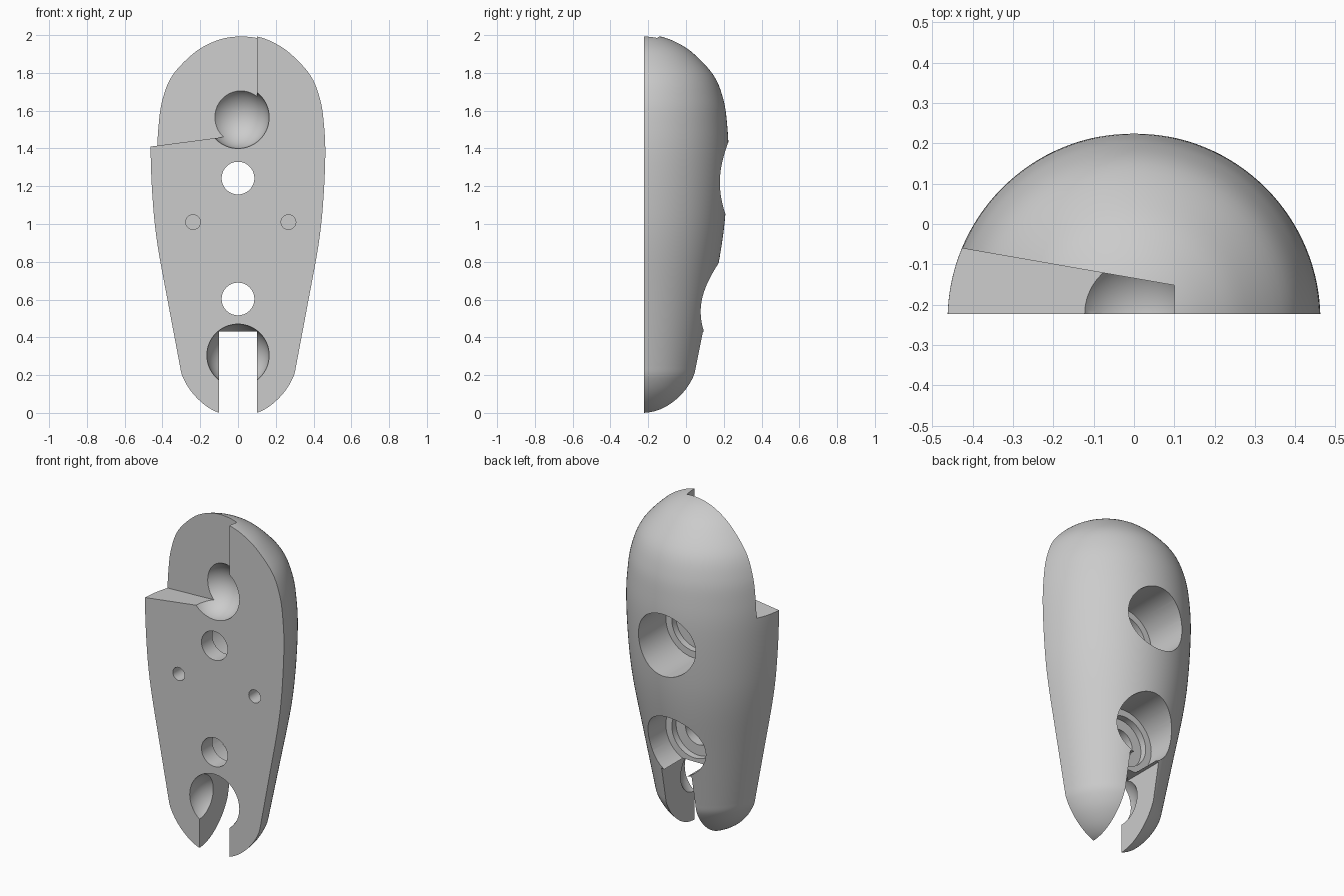
import bpy, bmesh, math
from mathutils import Matrix, Vector

cube = bpy.data.objects.get("Cube")
if cube:
    bpy.data.objects.remove(cube, do_unlink=True)

FRONT = -0.2235   # flat front face
AXIS = -0.2375    # lathe axis

grey = bpy.data.materials.new("plain_grey")
grey.use_nodes = True
grey.diffuse_color = (0.6, 0.6, 0.6, 1)
grey.node_tree.nodes["Principled BSDF"].inputs["Base Color"].default_value = (0.6, 0.6, 0.6, 1)


def make_object(name, bm):
    bmesh.ops.recalc_face_normals(bm, faces=bm.faces)
    mesh = bpy.data.meshes.new(name)
    bm.to_mesh(mesh)
    bm.free()
    mesh.materials.append(grey)
    obj = bpy.data.objects.new(name, mesh)
    bpy.context.collection.objects.link(obj)
    return obj


def smooth_path(points, steps=5):
    """Catmull-Rom curve through the profile points."""
    path = []
    pts = [Vector(p) for p in points]
    for i in range(len(pts) - 1):
        a, b = pts[max(i - 1, 0)], pts[i]
        c, d = pts[i + 1], pts[min(i + 2, len(pts) - 1)]
        for k in range(steps):
            t = k / steps
            path.append(0.5 * (2 * b + (c - a) * t + (2 * a - 5 * b + 4 * c - d) * t ** 2
                               + (3 * b - a - 3 * c + d) * t ** 3))
    return path + [pts[-1]]


def lathe(name, path, segments=128):
    bm = bmesh.new()
    rings = []
    for r, z in path:
        if r < 1e-4:
            rings.append([bm.verts.new((0, AXIS, z))] * segments)
        else:
            rings.append([bm.verts.new((r * math.cos(a), AXIS + r * math.sin(a), z))
                          for a in (math.tau * i / segments for i in range(segments))])
    for low, high in zip(rings, rings[1:]):
        for i in range(segments):
            j = (i + 1) % segments
            corners = list(dict.fromkeys((low[i], low[j], high[j], high[i])))
            bm.faces.new(corners)
    return make_object(name, bm)


def prism(name, corners, bottom, top):
    """Vertical prism whose bottom height follows a function of x."""
    bm = bmesh.new()
    low = [bm.verts.new((x, y, bottom(x))) for x, y in corners]
    high = [bm.verts.new((x, y, top)) for x, y in corners]
    bm.faces.new(low)
    bm.faces.new(high)
    n = len(corners)
    for i in range(n):
        j = (i + 1) % n
        bm.faces.new((low[i], low[j], high[j], high[i]))
    return make_object(name, bm)


def box(name, x0, x1, y0, y1, z0, z1):
    return prism(name, [(x0, y0), (x1, y0), (x1, y1), (x0, y1)], lambda x: z0, z1)


def bore(name, x, z, radius, y0, y1):
    bm = bmesh.new()
    place = Matrix.Translation((x, (y0 + y1) / 2, z)) @ Matrix.Rotation(math.pi / 2, 4, "X")
    bmesh.ops.create_cone(bm, cap_ends=True, segments=64, radius1=radius, radius2=radius,
                          depth=y1 - y0, matrix=place)
    return make_object(name, bm)


def ball(name, z, radius):
    bm = bmesh.new()
    bmesh.ops.create_uvsphere(bm, u_segments=64, v_segments=32, radius=radius,
                              matrix=Matrix.Translation((0, FRONT, z)))
    return make_object(name, bm)


# Rounded, tapering body
foot = smooth_path([(0, -0.025), (0.1, 0.0), (0.16, 0.03), (0.214, 0.075),
                    (0.26, 0.13), (0.295, 0.195), (0.308, 0.25)])
flank = smooth_path([(0.308, 0.25), (0.37, 0.58), (0.425, 0.88), (0.45, 1.1), (0.4625, 1.36),
                     (0.455, 1.53), (0.435, 1.66), (0.385, 1.785), (0.28, 1.9),
                     (0.19, 1.96), (0.1, 1.993), (0, 2.0)])
body = lathe("clamp_half", foot + flank[1:])

# Cutters: flat front, stepped notch, ball sockets, cable slot and holes
cutters = [
    box("front_trim", -1, 1, -1, FRONT, -0.5, 2.5),
    prism("notch_cutter", [(-0.8, 0.0046), (-0.8, -0.6), (0.1, -0.6), (0.1, -0.152)],
          lambda x: 1.41 + 0.131 * (x + 0.4625), 2.4),
    ball("upper_socket", 1.565, 0.165),
    ball("lower_socket", 0.305, 0.165),
    box("slot_cutter", -0.1, 0.1, -1, 1, -0.5, 0.43),
]
for side, x in (("left", 0.267), ("right", -0.238)):
    cutters.append(bore(side + "_pin_hole", x, 1.01, 0.039, -0.4, -0.12))
for level, z in (("upper", 1.243), ("lower", 0.603)):
    cutters.append(bore(level + "_counterbore", 0, z, 0.19, -0.08, 0.5))
    cutters.append(bore(level + "_recess", 0, z, 0.15, -0.12, 0.4))
    cutters.append(bore(level + "_screw_hole", 0, z, 0.0865, -0.4, 0.3))

for cutter in cutters:
    mod = body.modifiers.new(cutter.name, "BOOLEAN")
    mod.operation = "DIFFERENCE"
    mod.solver = "EXACT"
    mod.object = cutter

# Bake the cuts, then discard the cutters
bpy.context.view_layer.update()
graph = bpy.context.evaluated_depsgraph_get()
result = bpy.data.meshes.new_from_object(body.evaluated_get(graph))
body.modifiers.clear()
body.data = result
for cutter in cutters:
    bpy.data.objects.remove(cutter, do_unlink=True)
body.data.materials.clear()
body.data.materials.append(grey)

bpy.ops.object.select_all(action="DESELECT")
body.select_set(True)
bpy.context.view_layer.objects.active = body
bpy.ops.object.shade_smooth_by_angle(angle=math.radians(25))
